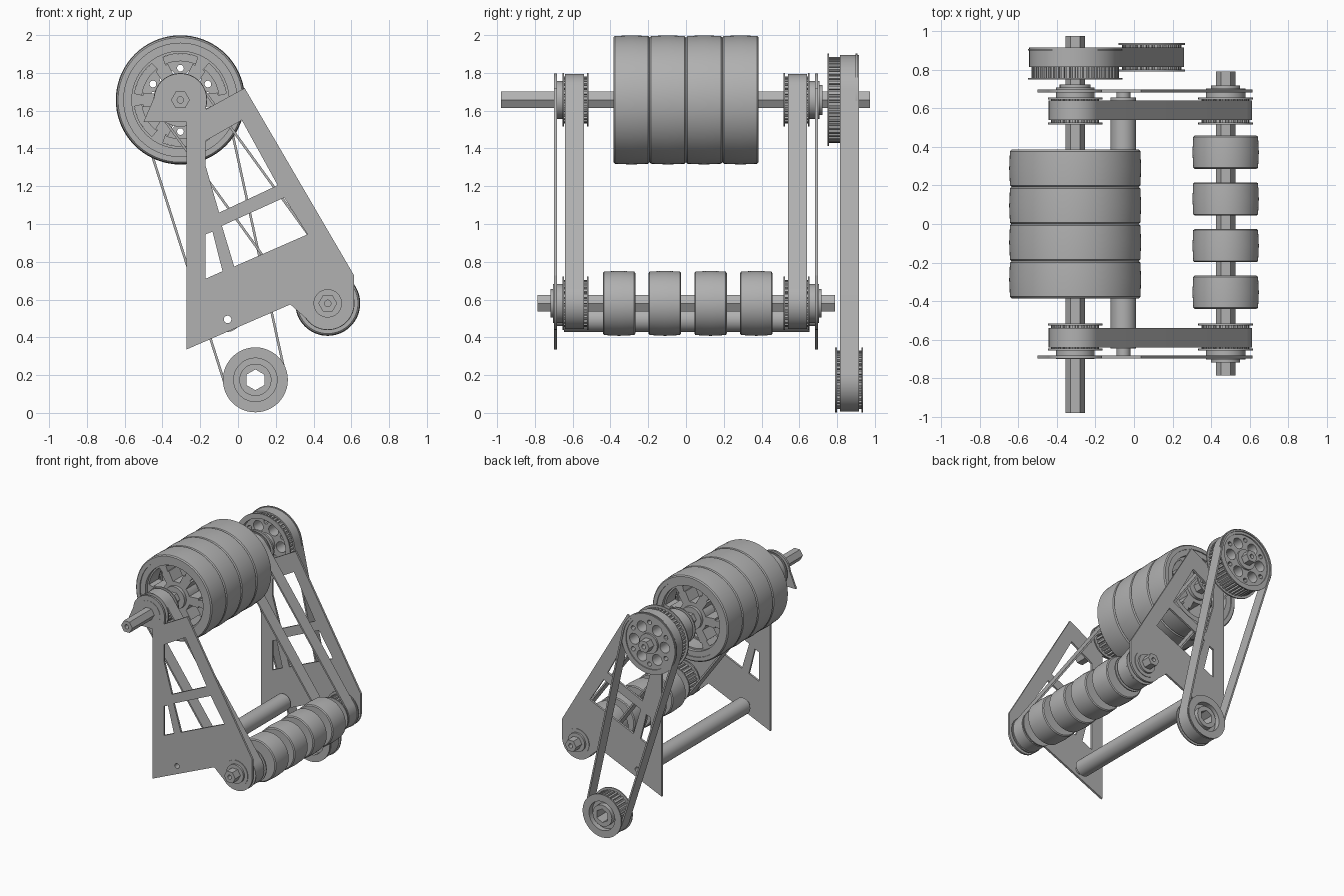
import bpy, bmesh
from math import sin, cos, pi, atan2, acos, hypot, radians

if "Cube" in bpy.data.objects:
    bpy.data.objects.remove(bpy.data.objects["Cube"])

grey = bpy.data.materials.new("machined_grey")
grey.use_nodes = True
grey.diffuse_color = (0.44, 0.44, 0.44, 1)
grey.node_tree.nodes["Principled BSDF"].inputs["Base Color"].default_value = (0.44, 0.44, 0.44, 1)

TOP = (-0.305, 1.657)      # drum axle
LOW = (0.475, 0.58)        # roller axle
DRIVE = (0.092, 0.175)     # drive pulley
TIE = (-0.055, 0.495)      # tie tube


def finish(obj):
    obj.data.materials.clear()
    obj.data.materials.append(grey)
    bpy.ops.object.select_all(action='DESELECT')
    obj.select_set(True)
    bpy.context.view_layer.objects.active = obj
    if obj.type == 'CURVE':
        bpy.ops.object.convert(target='MESH')
        obj = bpy.context.view_layer.objects.active
    bpy.ops.object.shade_smooth_by_angle(angle=radians(30))
    return obj


def extrude(name, loops, y0, y1):
    """Extrude x-z outlines (first outer, then holes) from y0 to y1."""
    y0, y1 = min(y0, y1), max(y0, y1)
    cu = bpy.data.curves.new(name, 'CURVE')
    cu.dimensions = '2D'
    cu.fill_mode = 'BOTH'
    cu.extrude = (y1 - y0) / 2
    for loop in loops:
        sp = cu.splines.new('POLY')
        sp.points.add(len(loop) - 1)
        for p, (x, z) in zip(sp.points, loop):
            p.co = (x, z, 0, 1)
        sp.use_cyclic_u = True
    obj = bpy.data.objects.new(name, cu)
    bpy.context.collection.objects.link(obj)
    obj.rotation_euler.x = pi / 2
    obj.location.y = (y0 + y1) / 2
    return finish(obj)


def lathe(name, c, profile, n=64):
    """Revolve a closed (radius, y) profile about the y direction."""
    bm = bmesh.new()
    rings = [[bm.verts.new((c[0] + r * cos(2 * pi * i / n), y, c[1] + r * sin(2 * pi * i / n)))
              for r, y in profile] for i in range(n)]
    m = len(profile)
    for i in range(n):
        a, b = rings[i], rings[(i + 1) % n]
        for j in range(m):
            k = (j + 1) % m
            bm.faces.new((a[j], a[k], b[k], b[j]))
    bmesh.ops.recalc_face_normals(bm, faces=bm.faces)
    me = bpy.data.meshes.new(name)
    bm.to_mesh(me)
    bm.free()
    obj = bpy.data.objects.new(name, me)
    bpy.context.collection.objects.link(obj)
    return finish(obj)


def arc(c, r, a0, a1, n=24):
    angles = [radians(a0 + (a1 - a0) * i / n) for i in range(n + 1)]
    return [(c[0] + r * cos(a), c[1] + r * sin(a)) for a in angles]


def circle(c, r, n=48, turn=0):
    return arc(c, r, turn, turn + 360, n)[:-1]


def hexagon(c, r=0.05, turn=0):
    return circle(c, r, 6, turn)


def gear(c, r, teeth, depth=0.014):
    pts = []
    for i in range(teeth):
        for f, rad in ((0, r), (0.5, r), (0.6, r - depth), (0.9, r - depth)):
            a = 2 * pi * (i + f) / teeth
            pts.append((c[0] + rad * cos(a), c[1] + rad * sin(a)))
    return pts


def belt(name, c1, r1, c2, r2, y0, y1, thick=0.013):
    dx, dz = c2[0] - c1[0], c2[1] - c1[1]
    d = atan2(dz, dx) * 180 / pi
    a = acos((r1 - r2) / hypot(dx, dz)) * 180 / pi
    loops = [arc(c1, r1 - t, d + a, d + 360 - a, 40) + arc(c2, r2 - t, d - a, d + a, 40)
             for t in (0, thick)]
    extrude(name, loops, y0, y1)


def pulley(name, c, r, teeth, y0, y1, bore):
    """Toothed ring between two flanges."""
    extrude(name + "_teeth", [gear(c, r - 0.013, teeth), circle(c, bore)], y0, y1)
    for tag, a, b in (("inner", y0, y0 + 0.01), ("outer", y1 - 0.01, y1)):
        extrude(name + "_flange_" + tag, [circle(c, r + 0.005), circle(c, bore)], a, b)


# Axles: bored hexagonal bars
for name, c, y0, y1 in (("drum_axle", TOP, -0.98, 0.975), ("roller_axle", LOW, -0.785, 0.79)):
    extrude(name, [hexagon(c), circle(c, 0.017, 16)], y0, y1)

# Drum: four spoked wheels side by side
W = 0.1925
for i in range(4):
    y = -0.385 + W * i
    e = y + W
    lathe(f"drum_tyre_{i}", TOP, [(0.3, y), (0.33, y), (0.338, y + 0.008), (0.342, y + W / 2),
                                  (0.338, e - 0.008), (0.33, e), (0.3, e)], 72)
    lathe(f"drum_rim_{i}", TOP, [(0.257, y + 0.008), (0.31, y + 0.008),
                                 (0.31, e - 0.008), (0.257, e - 0.008)])
    windows = []
    for k in range(6):
        m = 60 * k + 30
        windows.append(arc(TOP, 0.245, m - 22, m + 22, 8) + arc(TOP, 0.2, m + 23, m + 19, 2)
                       + arc(TOP, 0.12, m + 14, m - 14, 4) + arc(TOP, 0.2, m - 19, m - 23, 2))
    extrude(f"drum_spokes_{i}", [circle(TOP, 0.26)] + windows, y + 0.035, e - 0.035)
    extrude(f"drum_hub_{i}", [circle(TOP, 0.09), hexagon(TOP)], y + 0.01, e - 0.01)

# Rollers on the lower axle
for i in range(4):
    y = -0.44 + 0.242 * i
    lathe(f"roller_{i}", LOW, [(0.045, y), (0.16, y), (0.168, y + 0.006), (0.172, y + 0.086),
                               (0.168, y + 0.166), (0.16, y + 0.172), (0.045, y + 0.172)])

# Side plates with three windows and a bolt hole
outline = ([(-0.272, 0.336), (-0.272, 1.54), (-0.5, 1.54)] + arc(TOP, 0.14, 175, 0)
           + [(-0.17, 1.607), (0.035, 1.72), (0.615, 0.727)] + arc(LOW, 0.14, 0, -145)
           + [(0.277, 0.574)])
upper = [(-0.172, 1.31), (-0.172, 1.44), (0.02, 1.55), (0.21, 1.205), (-0.1, 1.06)]
middle = [(-0.085, 0.99), (0.245, 1.14), (0.368, 0.945), (-0.02, 0.775)]
small = [(-0.172, 0.945), (-0.135, 0.96), (-0.082, 0.75), (-0.172, 0.71)]
for side, s in (("front", -1), ("back", 1)):
    extrude(side + "_plate", [outline, upper, middle, small, circle(TIE, 0.02, 16)],
            s * 0.682, s * 0.698)

    # Belt pair between drum axle and roller axle
    for tag, c in (("upper", TOP), ("lower", LOW)):
        lo, hi = sorted((s * 0.515, s * 0.655))
        pulley(f"{side}_{tag}_pulley", c, 0.137, 24, lo, hi, 0.048)
    belt(side + "_belt", TOP, 0.137, LOW, 0.137, s * 0.54, s * 0.64)

    # Bearing hubs
    extrude(side + "_roller_bearing", [circle(LOW, 0.103), hexagon(LOW)], s * 0.65, s * 0.703)
    extrude(side + "_roller_collar", [circle(LOW, 0.075), hexagon(LOW)], s * 0.7, s * 0.718)
    extrude(side + "_tie_end", [circle(TIE, 0.036, 24), circle(TIE, 0.02, 16)], s * 0.64, s * 0.685)
extrude("front_drum_bearing", [circle(TOP, 0.1), hexagon(TOP)], -0.7, -0.65)
extrude("back_drum_bearing", [circle(TOP, 0.1), hexagon(TOP)], 0.65, 0.708)
extrude("back_drum_collar", [circle(TOP, 0.08), hexagon(TOP)], 0.7, 0.722)

# Tie tube between the plates
extrude("tie_tube", [circle(TIE, 0.066), circle(TIE, 0.02, 16)], -0.645, 0.655)

# Large driven pulley with lightening holes
pulley("driven_pulley", TOP, 0.24, 48, 0.748, 0.908, 0.205)
holes = [hexagon(TOP)]
for k in range(6):
    holes += [circle(arc(TOP, 0.135, 60 * k, 60 * k + 1, 1)[0], 0.043, 20),
              circle(arc(TOP, 0.168, 60 * k + 30, 60 * k + 31, 1)[0], 0.018, 12)]
extrude("driven_pulley_web", [circle(TOP, 0.21)] + holes, 0.79, 0.9)
extrude("driven_pulley_hub", [circle(TOP, 0.08), hexagon(TOP)], 0.76, 0.915)

# Small drive pulley with recessed faces and hexagonal bore
pulley("drive_pulley", DRIVE, 0.167, 32, 0.79, 0.938, 0.115)
bore = hexagon(DRIVE, 0.055, 30)
extrude("drive_pulley_web", [circle(DRIVE, 0.12), bore], 0.83, 0.895)
extrude("drive_pulley_hub", [circle(DRIVE, 0.085), bore], 0.792, 0.934)
belt("drive_belt", TOP, 0.238, DRIVE, 0.167, 0.815, 0.916)
